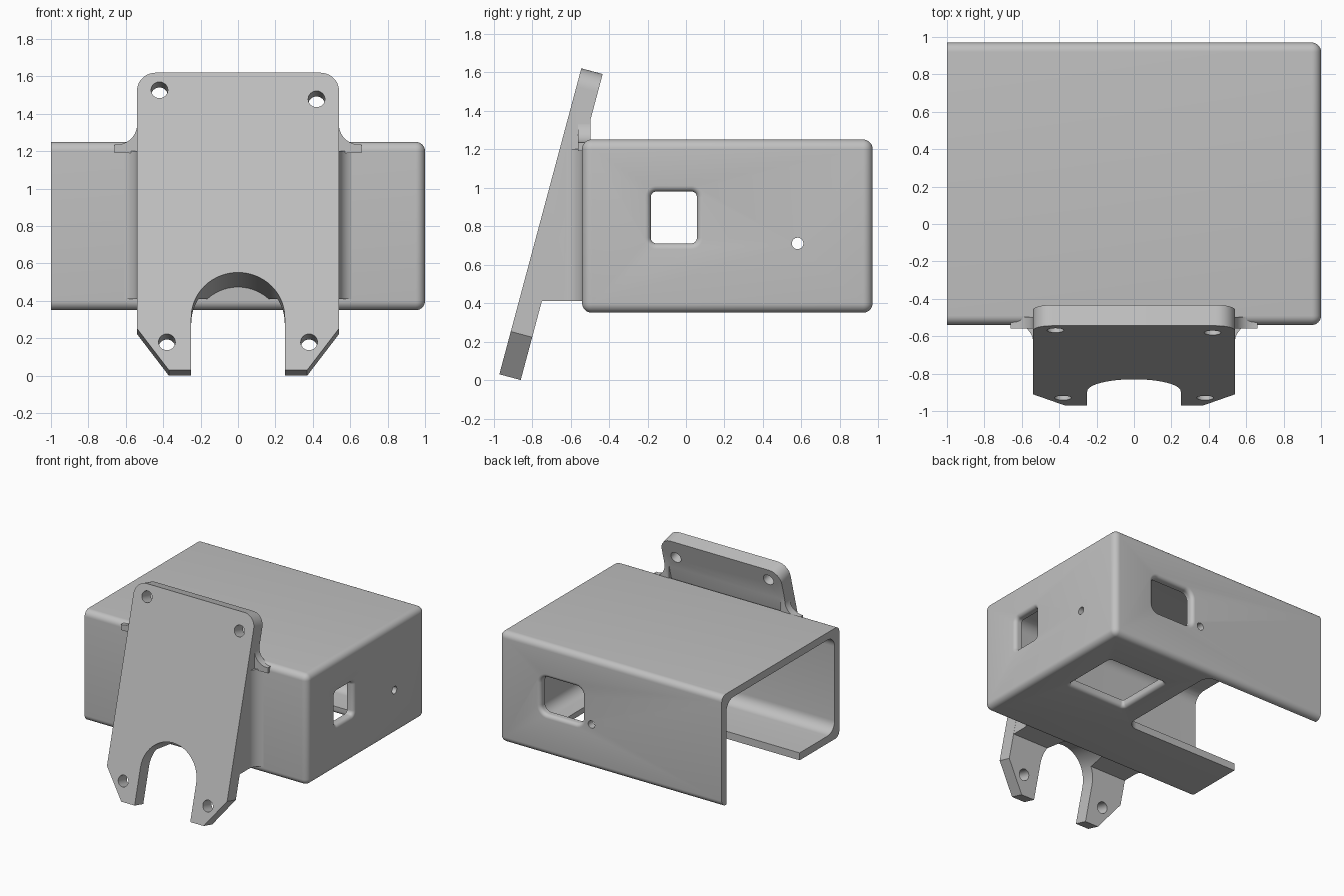
import bpy, bmesh, math
from mathutils import Matrix, Vector

if "Cube" in bpy.data.objects:
    bpy.data.objects.remove(bpy.data.objects["Cube"], do_unlink=True)

grey = bpy.data.materials.new("plain grey")
grey.use_nodes = True
grey.diffuse_color = (0.53, 0.53, 0.53, 1)
grey.node_tree.nodes["Principled BSDF"].inputs["Base Color"].default_value = (0.53, 0.53, 0.53, 1)

X, Y, Z = Vector((1, 0, 0)), Vector((0, 1, 0)), Vector((0, 0, 1))


def frame(u, v, origin):
    """Matrix with local x and y along u and v, local z along u x v."""
    m = Matrix((u, v, u.cross(v))).transposed().to_4x4()
    m.translation = Vector(origin)
    return m


def rounded(corners, steps=10):
    """Outline from (x, y, radius) corners, with an arc at each radius above zero."""
    pts = []
    for i, (x, y, r) in enumerate(corners):
        p = Vector((x, y))
        if r <= 0:
            pts.append(p)
            continue
        a = (Vector(corners[i - 1][:2]) - p).normalized()
        b = (Vector(corners[(i + 1) % len(corners)][:2]) - p).normalized()
        half = a.angle(b) / 2
        mid = p + (a + b).normalized() * r / math.sin(half)
        start = p + a * r / math.tan(half) - mid
        turn = math.pi - 2 * half
        if a.x * b.y - a.y * b.x > 0:
            turn = -turn
        for k in range(steps + 1):
            t = turn * k / steps
            pts.append(mid + Matrix.Rotation(t, 2) @ start)
    return pts


def rect(hw, hh, r):
    return rounded([(-hw, -hh, r), (hw, -hh, r), (hw, hh, r), (-hw, hh, r)], 8)


def finish(bm, name):
    bmesh.ops.recalc_face_normals(bm, faces=bm.faces)
    mesh = bpy.data.meshes.new(name)
    bm.to_mesh(mesh)
    bm.free()
    mesh.materials.append(grey)
    ob = bpy.data.objects.new(name, mesh)
    bpy.context.collection.objects.link(ob)
    return ob


def loft(rings, m):
    """Closed solid through rings of (outline, depth)."""
    bm = bmesh.new()
    loops = [[bm.verts.new(m @ Vector((p.x, p.y, d))) for p in pts] for pts, d in rings]
    for a, b in zip(loops, loops[1:]):
        for i in range(len(a)):
            j = (i + 1) % len(a)
            bm.faces.new((a[i], a[j], b[j], b[i]))
    bm.faces.new(loops[0])
    bm.faces.new(loops[-1])
    return bm


def prism(name, pts, d0, d1, m):
    return finish(loft([(pts, d0), (pts, d1)], m), name)


def circle(u, v, r):
    return [Vector((u + r * math.cos(a), v + r * math.sin(a)))
            for a in (math.tau * k / 24 for k in range(24))]


def apply_modifiers(ob):
    bpy.context.view_layer.objects.active = ob
    for mod in list(ob.modifiers):
        bpy.ops.object.modifier_apply(modifier=mod.name)


def combine(ob, other, operation="DIFFERENCE"):
    mod = ob.modifiers.new("boolean", "BOOLEAN")
    mod.operation, mod.object, mod.solver = operation, other, "EXACT"
    apply_modifiers(ob)
    bpy.data.objects.remove(other, do_unlink=True)


def block(name, lo, hi, radius, keep_x=None):
    """Box with rounded edges; edges lying at keep_x stay sharp."""
    bm = bmesh.new()
    bmesh.ops.create_cube(bm, size=1)
    for v in bm.verts:
        v.co = [l + (c + 0.5) * (h - l) for c, l, h in zip(v.co, lo, hi)]
    edges = [e for e in bm.edges
             if keep_x is None or any(abs(v.co.x - keep_x) > 0.01 for v in e.verts)]
    bmesh.ops.bevel(bm, geom=edges, offset=radius, segments=8, profile=0.5, affect="EDGES")
    return finish(bm, name)


def window(hw, hh, r, m, lip=0.03):
    """Window cutter that flares out in a rounded lip; local z points outwards."""
    rings = [(rect(hw + lip, hh + lip, r + lip), 0.05)]
    for k in range(7):
        a = math.pi / 2 * k / 6
        o = lip * (1 - math.sin(a))
        rings.append((rect(hw + o, hh + o, r + o), -lip * (1 - math.cos(a))))
    rings.append((rect(hw, hh, r), -0.2))
    return finish(loft(rings, m), "window_cutter")


# Hollow case, open at one end
case = block("case", (-1, -0.54, 0.35), (1, 0.97, 1.25), 0.05, keep_x=-1)
combine(case, block("cavity", (-1.3, -0.48, 0.41), (0.94, 0.91, 1.19), 0.09))

# Rounded cut-out in the floor, running to the open end
floor_plan = rounded([(-1.2, -0.03, 0), (0.05, -0.03, 0.1), (0.05, 0.91, 0.08), (-1.2, 0.91, 0)])
combine(case, prism("floor_cutter", floor_plan, 0.2, 0.52, Matrix()))

# Windows in the end, back and floor
end = frame(Y, Z, (1, 0, 0))
back = frame(-X, Z, (0, 0.97, 0))
combine(case, window(0.12, 0.135, 0.03, end @ Matrix.Translation((-0.063, 0.845, 0))))
combine(case, window(0.19, 0.15, 0.06, back @ Matrix.Translation((-0.44, 0.83, 0))))
combine(case, window(0.26, 0.235, 0.02, frame(X, -Y, (0.495, 0.39, 0.35))))

# Small round holes beside the windows
combine(case, prism("hole_cutter", circle(0.58, 0.71, 0.03), -0.2, 0.1, end))
combine(case, prism("hole_cutter", circle(-0.17, 0.71, 0.03), -0.2, 0.1, back))

# Tilted mounting plate
tilt = math.radians(15)
up = Vector((0, math.sin(tilt), math.cos(tilt)))
plane = frame(X, up, (0, -0.97, 0.03))
outline = rounded([(-0.37, 0, 0), (0.37, 0, 0), (0.54, 0.23, 0), (0.54, 1.646, 0.1),
                   (-0.54, 1.646, 0.1), (-0.54, 0.23, 0)])
bracket = prism("mounting_bracket", outline, 0, -0.115, plane)

# Wedge joining plate and case, flared where it meets the case
half = [(0.7, -0.5, 0), (0.7, -0.535, 0), (0.539, -0.535, 0.1), (0.539, -0.95, 0)]
plan = rounded(half + [(-x, y, r) for x, y, r in reversed(half)])
bm = loft([(plan, 0.41), (plan, 1.2)], Matrix())
normal = up.cross(X)
cut = bmesh.ops.bisect_plane(bm, geom=bm.verts[:] + bm.edges[:] + bm.faces[:],
                             plane_co=plane @ Vector((0, 0, -0.03)),
                             plane_no=normal, clear_inner=True)
bmesh.ops.holes_fill(bm, edges=[e for e in bm.edges if e.is_boundary])
combine(bracket, finish(bm, "wedge"), "UNION")

# Flares from the plate sides down onto the case top
for s in (-1, 1):
    flare = rounded([(s * 0.5, 1.19, 0), (s * 0.66, 1.19, 0), (s * 0.66, 1.235, 0),
                     (s * 0.539, 1.235, 0.11), (s * 0.539, 1.37, 0), (s * 0.5, 1.37, 0)])
    combine(bracket, prism("flare", flare, 0.56, 0.497, frame(X, Z, (0, 0, 0))), "UNION")

# Arched slot and screw holes
arch = rounded([(-0.25, -0.3, 0), (0.25, -0.3, 0), (0.25, 0.54, 0.249), (-0.25, 0.54, 0.249)], 16)
combine(bracket, prism("slot_cutter", arch, 0.1, -0.8, plane))
for u, v in ((-0.42, 1.55), (0.42, 1.50), (-0.38, 0.155), (0.38, 0.155)):
    combine(bracket, prism("screw_cutter", circle(u, v, 0.045), 0.1, -0.25, plane))

# Smooth shading with sharp creases
bpy.ops.object.select_all(action="DESELECT")
for ob in (case, bracket):
    ob.select_set(True)
bpy.context.view_layer.objects.active = case
bpy.ops.object.shade_smooth_by_angle(angle=math.radians(30))
